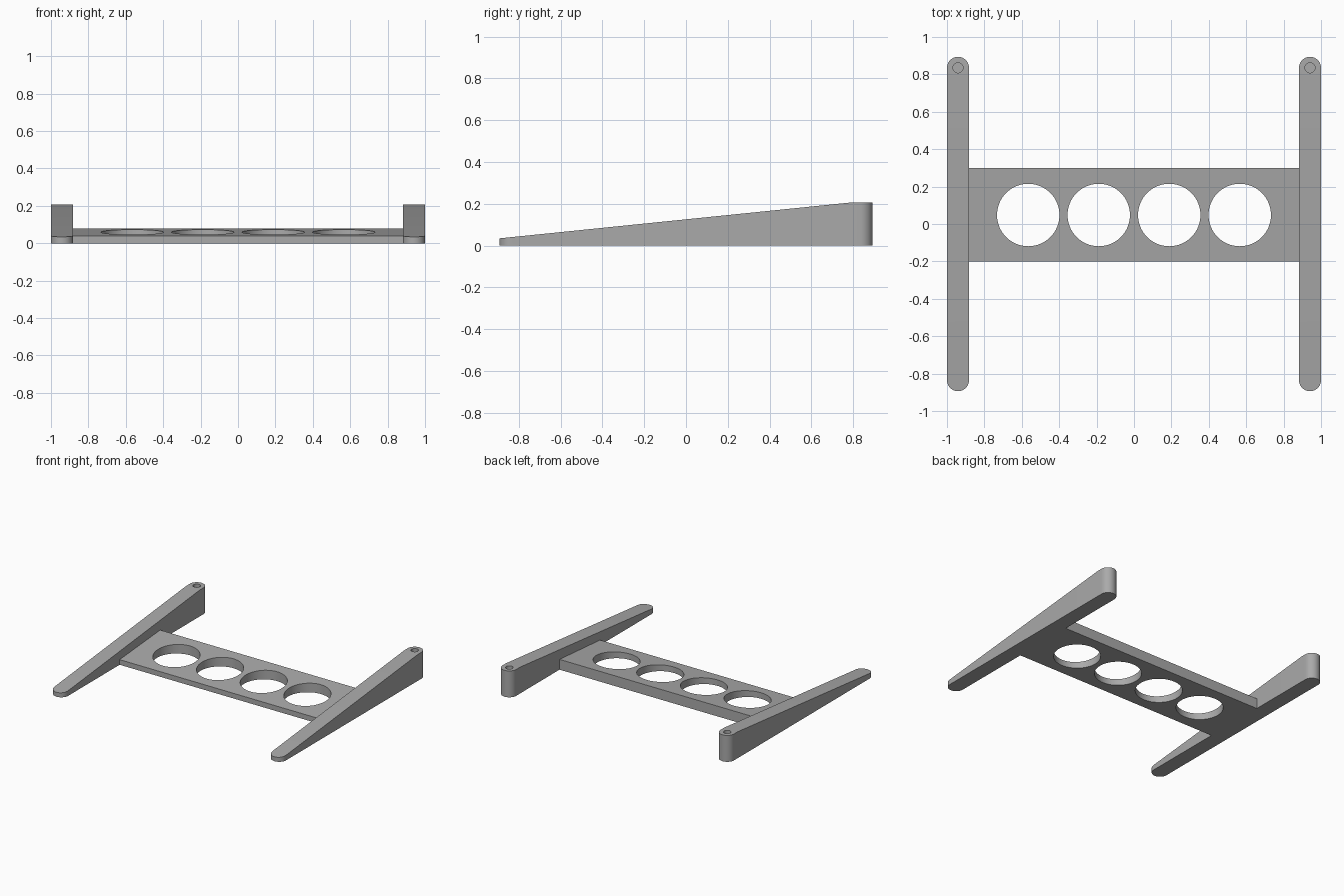
import bpy, bmesh, math

if "Cube" in bpy.data.objects:
    bpy.data.objects.remove(bpy.data.objects["Cube"], do_unlink=True)

GREY = (0.40, 0.40, 0.40, 1)
mat = bpy.data.materials.new("plain grey")
mat.use_nodes = True
mat.diffuse_color = GREY
mat.node_tree.nodes["Principled BSDF"].inputs["Base Color"].default_value = GREY

ARM_X, ARM_R, ARM_Y = 0.941, 0.059, 0.835
FLAT_Y = 0.79


def arm_height(y):
    return min(0.206, 0.206 + (y - FLAT_Y) * 0.102)


def plate_height(y):
    return 0.04 + (y + 0.2) * 0.08


def prism(name, outline, height):
    """Solid on the ground whose top follows height(y)."""
    bm = bmesh.new()
    low = [bm.verts.new((x, y, 0)) for x, y in outline]
    top = [bm.verts.new((x, y, height(y))) for x, y in outline]
    bm.faces.new(low[::-1])
    cap = bm.faces.new(top)
    n = len(outline)
    for i in range(n):
        j = (i + 1) % n
        bm.faces.new((low[i], low[j], top[j], top[i]))
    # crease between the slope and the level pad
    crease = [v for v in top if abs(v.co.y - FLAT_Y) < 1e-5]
    if len(crease) == 2:
        bmesh.utils.face_split(cap, crease[0], crease[1])
    mesh = bpy.data.meshes.new(name)
    bm.to_mesh(mesh)
    bm.free()
    mesh.materials.append(mat)
    obj = bpy.data.objects.new(name, mesh)
    bpy.context.collection.objects.link(obj)
    return obj


def drill(obj, x, y, z, radius, depth, sides):
    """Cut a round hole centred at (x, y, z)."""
    bpy.ops.mesh.primitive_cylinder_add(vertices=sides, radius=radius, depth=depth,
                                        location=(x, y, z))
    cutter = bpy.context.object
    cutter.hide_render = True
    cutter.data.materials.append(mat)
    mod = obj.modifiers.new("hole", "BOOLEAN")
    mod.operation, mod.solver, mod.object = "DIFFERENCE", "EXACT", cutter
    bpy.context.view_layer.objects.active = obj
    bpy.ops.object.modifier_apply(modifier=mod.name)
    bpy.data.objects.remove(cutter, do_unlink=True)


def smooth(obj):
    bpy.ops.object.select_all(action="DESELECT")
    obj.select_set(True)
    bpy.context.view_layer.objects.active = obj
    bpy.ops.object.shade_smooth_by_angle(angle=math.radians(30))


# Tapered side arms with rounded ends and a blind peg hole at the tall end
for side, name in ((1, "left_arm"), (-1, "right_arm")):
    cx = side * ARM_X
    arc = [math.pi * i / 24 for i in range(25)]
    back = [(cx + ARM_R * math.cos(a), ARM_Y + ARM_R * math.sin(a)) for a in arc]
    front = [(cx - ARM_R * math.cos(a), -ARM_Y - ARM_R * math.sin(a)) for a in arc]
    outline = ([(cx + ARM_R, FLAT_Y)] + back + [(cx - ARM_R, FLAT_Y)] + front)
    arm = prism(name, outline, arm_height)
    drill(arm, cx, ARM_Y, 0.206, 0.027, 0.2, 32)
    smooth(arm)

# Wedge-shaped cross plate with four round openings
edge = ARM_X - ARM_R
plate = prism("cross_plate", [(-edge, -0.2), (edge, -0.2), (edge, 0.3), (-edge, 0.3)],
              plate_height)
for i in range(4):
    drill(plate, (i - 1.5) * 0.377, 0.048, 0.04, 0.167, 0.4, 64)
smooth(plate)
